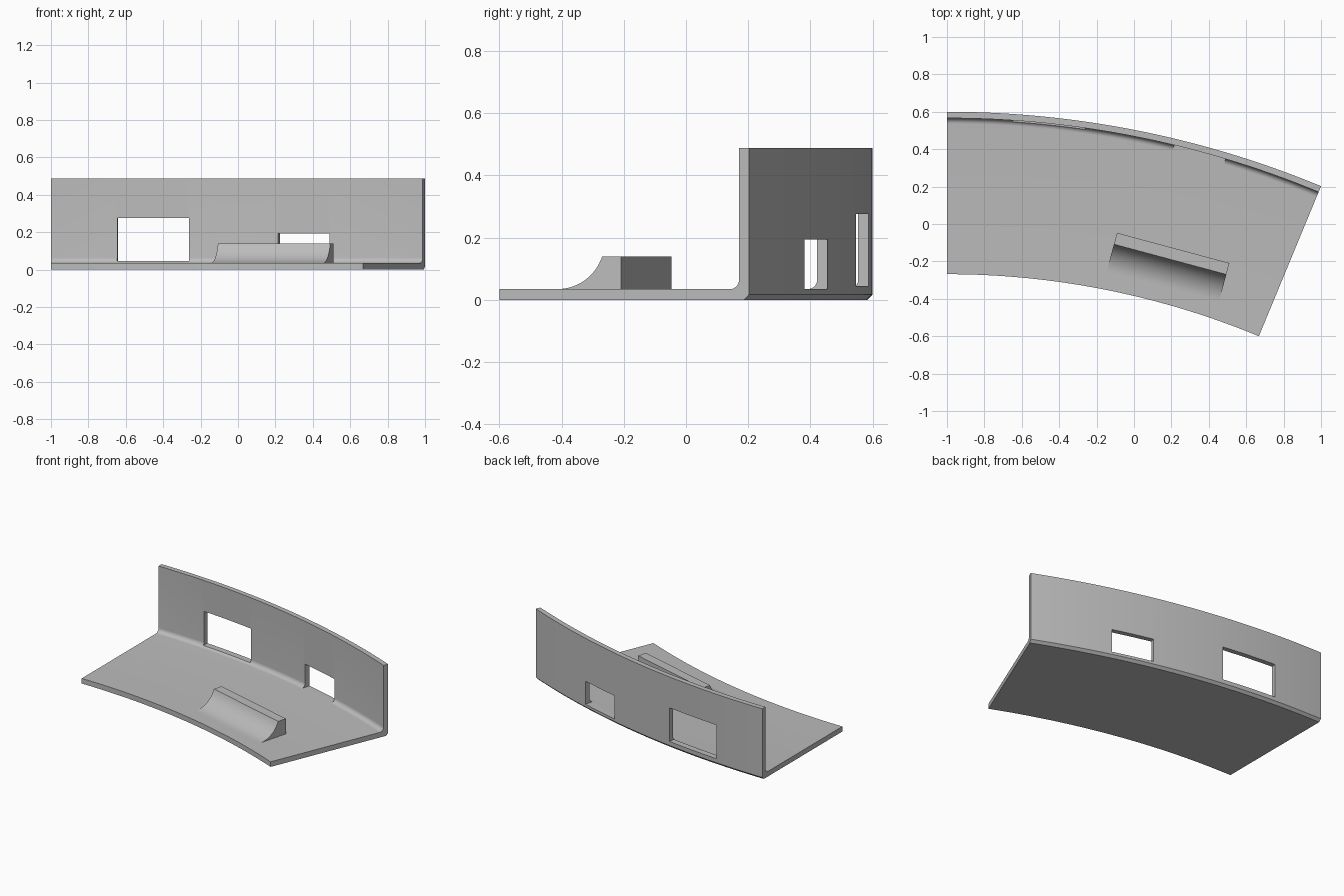
import bpy, bmesh
from math import sin, cos, pi, radians, asin
from mathutils import Matrix

cube = bpy.data.objects.get("Cube")
if cube:
    bpy.data.objects.remove(cube, do_unlink=True)

# Ring layout: the part is a 22.5 degree slice of a large ring
SWEEP = radians(22.5)
R_OUT = 2 / sin(SWEEP)
CENTRE_Y = 0.6 - R_OUT
R_IN = (-0.6 - CENTRE_Y) / cos(SWEEP)
FLOOR, WALL, HEIGHT = 0.035, 0.034, 0.488
FILLET, CHAMFER = 0.03, 0.017
R_WALL = R_OUT - WALL

grey = bpy.data.materials.new("plain grey")
grey.use_nodes = True
grey.diffuse_color = (0.5, 0.5, 0.5, 1)
grey.node_tree.nodes["Principled BSDF"].inputs["Base Color"].default_value = (0.5, 0.5, 0.5, 1)


def ring_frame(angle):
    """Frame at the ring centre with y pointing outwards at this angle."""
    return Matrix.Translation((-1, CENTRE_Y, 0)) @ Matrix.Rotation(-angle, 4, "Z")


def sweep(name, profile, frames):
    """Skin a closed (x, y, z) profile through a list of frames."""
    bm = bmesh.new()
    rings = [[bm.verts.new(f @ Matrix.Translation(p).translation) for p in profile] for f in frames]
    n = len(profile)
    for a, b in zip(rings, rings[1:]):
        for i in range(n):
            j = (i + 1) % n
            bm.faces.new((a[i], a[j], b[j], b[i]))
    bm.faces.new(rings[0])
    bm.faces.new(rings[-1])
    bmesh.ops.recalc_face_normals(bm, faces=bm.faces)
    mesh = bpy.data.meshes.new(name)
    bm.to_mesh(mesh)
    bm.free()
    mesh.materials.append(grey)
    obj = bpy.data.objects.new(name, mesh)
    bpy.context.collection.objects.link(obj)
    return obj


def activate(obj):
    bpy.ops.object.select_all(action="DESELECT")
    obj.select_set(True)
    bpy.context.view_layer.objects.active = obj


def cut_window(target, angle, width, z0, z1):
    """Cut a rectangular opening straight through the wall."""
    box = [(0, R_WALL - 0.08, z0), (0, R_OUT + 0.08, z0),
           (0, R_OUT + 0.08, z1), (0, R_WALL - 0.08, z1)]
    frame = ring_frame(angle)
    cutter = sweep("window_cutter", box,
                   [frame @ Matrix.Translation((s * width / 2, 0, 0)) for s in (-1, 1)])
    cutter.hide_render = True
    mod = target.modifiers.new("window", "BOOLEAN")
    mod.operation, mod.solver, mod.object = "DIFFERENCE", "EXACT", cutter
    activate(target)
    bpy.ops.object.modifier_apply(modifier=mod.name)
    bpy.data.objects.remove(cutter, do_unlink=True)


# Curved floor and wall: L profile with inner fillet and outer chamfer
profile = [(0, R_IN, 0), (0, R_OUT - CHAMFER, 0), (0, R_OUT, CHAMFER),
           (0, R_OUT, HEIGHT), (0, R_WALL, HEIGHT)]
for i in range(9):
    t = i / 8 * pi / 2
    profile.append((0, R_WALL - FILLET + FILLET * cos(t), FLOOR + FILLET - FILLET * sin(t)))
profile.append((0, R_IN, FLOOR))
STEPS = 48
shell = sweep("floor_and_wall", profile, [ring_frame(SWEEP * i / STEPS) for i in range(STEPS + 1)])

# Openings: large one near the right, small one level with the floor
cut_window(shell, radians(6.05), 0.387, 0.045, 0.276)
cut_window(shell, radians(15.1), 0.284, FLOOR + 0.0003, 0.194)

# Raised block with a concave front that runs out onto the floor
TOP, FLAT, RUN = 0.14, 0.063, 0.147
rise = TOP - FLOOR
radius = (RUN ** 2 + rise ** 2) / (2 * rise)
R_BLOCK = 4.658
block_profile = [(0, R_BLOCK, FLOOR - 0.015), (0, R_BLOCK, TOP)]
for i in range(17):
    t = asin(RUN / radius) * (1 - i / 16)
    block_profile.append((0, R_BLOCK - FLAT - RUN + radius * sin(t), FLOOR + radius * (1 - cos(t))))
block_profile.append((0, R_BLOCK - FLAT - RUN, FLOOR - 0.015))
block_frame = ring_frame(radians(15.05))
block = sweep("curved_block", block_profile,
              [block_frame @ Matrix.Translation((s * 0.311, 0, 0)) for s in (-1, 1)])

for part in (shell, block):
    activate(part)
    bpy.ops.object.shade_smooth_by_angle(angle=radians(30))
